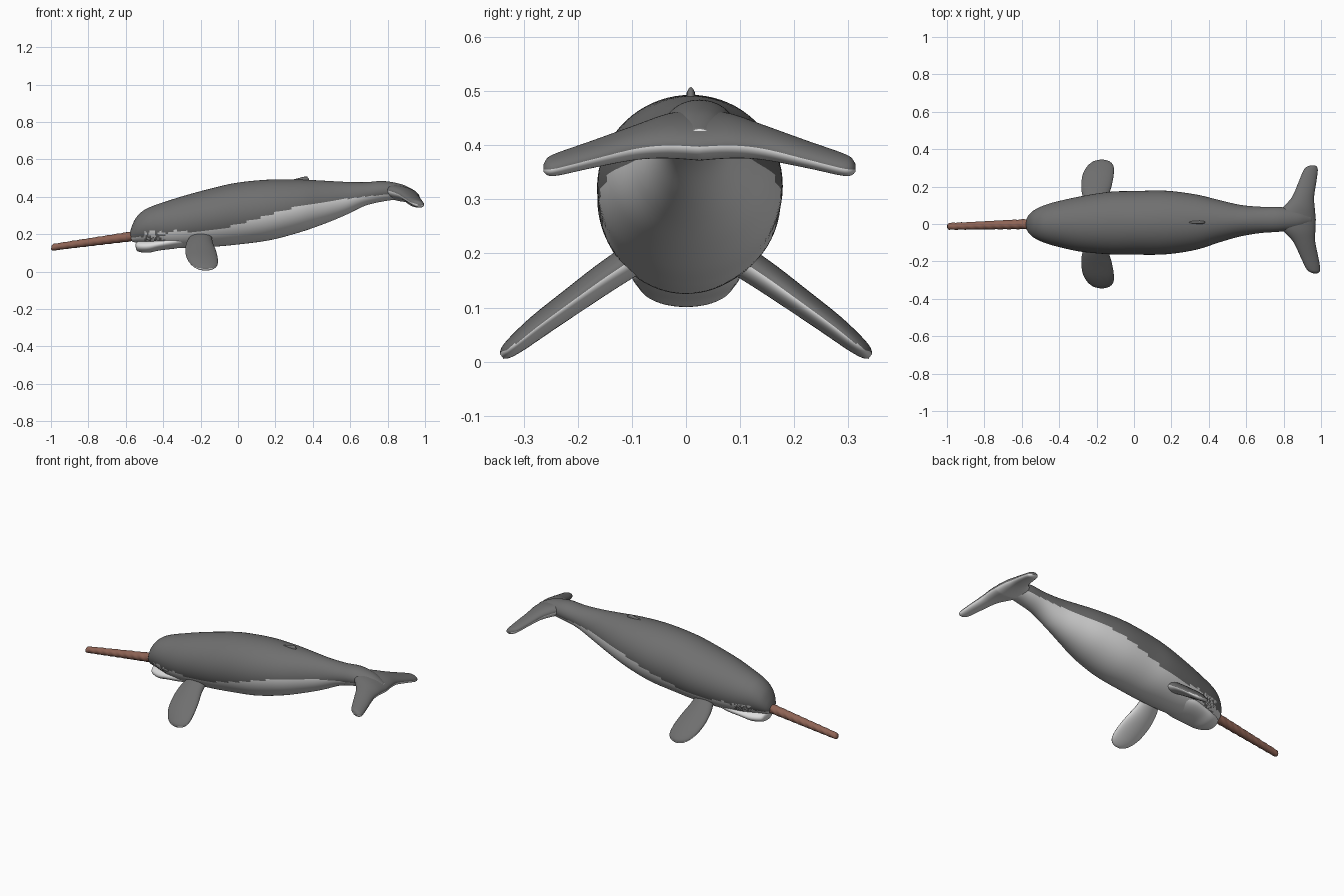
import bpy, bmesh, math, random
from mathutils import Vector

if "Cube" in bpy.data.objects:
    bpy.data.objects.remove(bpy.data.objects["Cube"])

random.seed(4)


def material(name, rgb):
    m = bpy.data.materials.new(name)
    m.diffuse_color = (*rgb, 1)
    m.use_nodes = True
    m.node_tree.nodes["Principled BSDF"].inputs["Base Color"].default_value = m.diffuse_color
    return m


GREY = material("slate grey skin", (0.16, 0.16, 0.16))
PALE = material("pale belly", (0.72, 0.72, 0.72))
BROWN = material("brown tusk", (0.27, 0.125, 0.09))


def smooth(rows, steps):
    """Catmull-Rom interpolation through rows of numbers."""
    out = []
    for i in range(len(rows) - 1):
        p0, p1, p2, p3 = (rows[max(0, min(len(rows) - 1, i + k))] for k in (-1, 0, 1, 2))
        for s in range(steps):
            t = s / steps
            out.append([0.5 * (2 * b + (c - a) * t + (2 * a - 5 * b + 4 * c - d) * t * t
                               + (3 * b - a - 3 * c + d) * t ** 3)
                        for a, b, c, d in zip(p0, p1, p2, p3)])
    return out + [list(rows[-1])]


def loft(name, rings, mats, rule=None):
    """Skin closed rings of points, cap the ends, colour faces by rule."""
    bm = bmesh.new()
    vr = [[bm.verts.new(p) for p in ring] for ring in rings]
    n = len(vr[0])
    for a, b in zip(vr, vr[1:]):
        for i in range(n):
            bm.faces.new((a[i], a[(i + 1) % n], b[(i + 1) % n], b[i]))
    bm.faces.new(vr[0])
    bm.faces.new(vr[-1])
    bmesh.ops.recalc_face_normals(bm, faces=bm.faces)
    bm.normal_update()
    for f in bm.faces:
        f.smooth = True
        if rule and rule(f.calc_center_median(), f.normal):
            f.material_index = 1
    me = bpy.data.meshes.new(name)
    bm.to_mesh(me)
    bm.free()
    for m in mats:
        me.materials.append(m)
    ob = bpy.data.objects.new(name, me)
    bpy.context.collection.objects.link(ob)
    return ob


def circle(n):
    return [(math.cos(2 * math.pi * i / n), math.sin(2 * math.pi * i / n)) for i in range(n)]


def body_rings(rows, n=72):
    """Elliptical rings along x from (x, z bottom, z top, half width, y centre)."""
    return [[(x, yc + w * c, (lo + hi) / 2 + (hi - lo) / 2 * s) for c, s in circle(n)]
            for x, lo, hi, w, yc in smooth(rows, 7)]


# height of the boundary between back and belly along the body
EDGE = [(-0.6, 0.18), (-0.42, 0.19), (-0.34, 0.22), (-0.2, 0.21), (0, 0.25), (0.17, 0.305),
        (0.33, 0.35), (0.55, 0.385), (0.76, 0.41), (1.0, 0.42)]


def is_belly(p, normal):
    for (x0, z0), (x1, z1) in zip(EDGE, EDGE[1:]):
        if x0 <= p.x <= x1:
            edge = z0 + (z1 - z0) * (p.x - x0) / (x1 - x0)
            # mottled skin around the cheek
            if -0.5 < p.x < -0.39 and abs(p.z - 0.19) < 0.03:
                return random.random() < 0.5
            return p.z < edge
    return False


# body
loft("body", body_rings([
    (-0.577, 0.175, 0.21, 0.02, 0), (-0.565, 0.16, 0.25, 0.045, 0), (-0.54, 0.155, 0.295, 0.07, 0),
    (-0.5, 0.15, 0.33, 0.092, 0), (-0.45, 0.14, 0.353, 0.11, 0), (-0.4, 0.13, 0.37, 0.123, 0),
    (-0.29, 0.125, 0.405, 0.147, 0), (-0.13, 0.133, 0.448, 0.167, 0.005),
    (0, 0.145, 0.476, 0.17, 0.006), (0.17, 0.168, 0.492, 0.17, 0.008),
    (0.33, 0.21, 0.492, 0.148, 0.01), (0.46, 0.255, 0.486, 0.112, 0.015),
    (0.57, 0.30, 0.48, 0.084, 0.018), (0.68, 0.352, 0.478, 0.07, 0.022),
    (0.78, 0.376, 0.484, 0.066, 0.025), (0.88, 0.39, 0.465, 0.05, 0.025),
    (0.95, 0.405, 0.43, 0.02, 0.025)]), [GREY, PALE], is_belly)

# lower jaw
loft("lower_jaw", body_rings([
    (-0.547, 0.13, 0.15, 0.025, 0), (-0.535, 0.108, 0.163, 0.055, 0), (-0.48, 0.101, 0.17, 0.08, 0),
    (-0.42, 0.113, 0.18, 0.092, 0), (-0.33, 0.124, 0.2, 0.1, 0), (-0.25, 0.14, 0.2, 0.08, 0)], 40),
    [PALE])

# tusk, tapered with a shallow spiral groove
tusk = []
for k in range(81):
    t = k / 80
    centre = Vector((-0.55 - 0.448 * t, -0.013 * t, 0.191 - 0.062 * t))
    r = (0.027 - 0.009 * t) * (1 if k < 79 else 0.9 if k < 80 else 0.5)
    ring = []
    for i in range(24):
        a = 2 * math.pi * i / 24
        rr = r * (1 + 0.04 * math.cos(3 * a + 60 * t))
        ring.append(centre + Vector((0.14 * rr * math.sin(a), rr * math.cos(a), rr * math.sin(a))))
    tusk.append(ring)
loft("tusk", tusk, [BROWN])

# tail fluke: sections across y of (offset, x lead, x trail, z, thickness)
half = smooth([(0, 0.745, 0.972, 0.42, 0.085), (0.06, 0.795, 0.968, 0.417, 0.075),
               (0.12, 0.848, 0.966, 0.405, 0.06), (0.2, 0.885, 0.98, 0.383, 0.047),
               (0.26, 0.912, 0.989, 0.366, 0.04), (0.28, 0.93, 0.985, 0.361, 0.032),
               (0.289, 0.952, 0.973, 0.358, 0.012)], 6)
fluke = []
for side, rows in ((-1, half[::-1]), (1, half[1:])):
    for y, x0, x1, z, th in rows:
        yy, h = y * side, (x1 - x0) / 2
        fluke.append([((x0 + x1) / 2 + h * c - 0.025 * yy, 0.025 + yy, z + th / 2 * s - 0.2 * h * c)
                      for c, s in circle(48)])
loft("tail_fluke", fluke, [GREY, PALE], lambda p, n: n.z < 0)

# flippers: (y, z, x front, x back, thickness)
rows = smooth([(0.09, 0.195, -0.25, -0.14, 0.06), (0.15, 0.155, -0.275, -0.135, 0.056),
               (0.21, 0.112, -0.282, -0.118, 0.05), (0.27, 0.068, -0.272, -0.108, 0.044),
               (0.31, 0.036, -0.248, -0.11, 0.036), (0.332, 0.018, -0.22, -0.128, 0.026),
               (0.341, 0.01, -0.19, -0.155, 0.012)], 6)
for name, side in (("left_flipper", -1), ("right_flipper", 1)):
    rings = [[((x0 + x1) / 2 + (x1 - x0) / 2 * c, side * (y + 0.6 * th / 2 * s), z + 0.8 * th / 2 * s)
              for c, s in circle(40)] for y, z, x0, x1, th in rows]
    loft(name, rings, [GREY, PALE], lambda p, n: n.z < 0)

# small ridge on the back
loft("dorsal_ridge", [[(x + 0.0 * c, 0.009 + w * c, 0.487 + h * s) for c, s in circle(12)]
                      for x, w, h in ((0.28, 0.003, 0.002), (0.32, 0.008, 0.012), (0.35, 0.009, 0.02),
                                      (0.37, 0.008, 0.021), (0.38, 0.004, 0.008))], [GREY])
